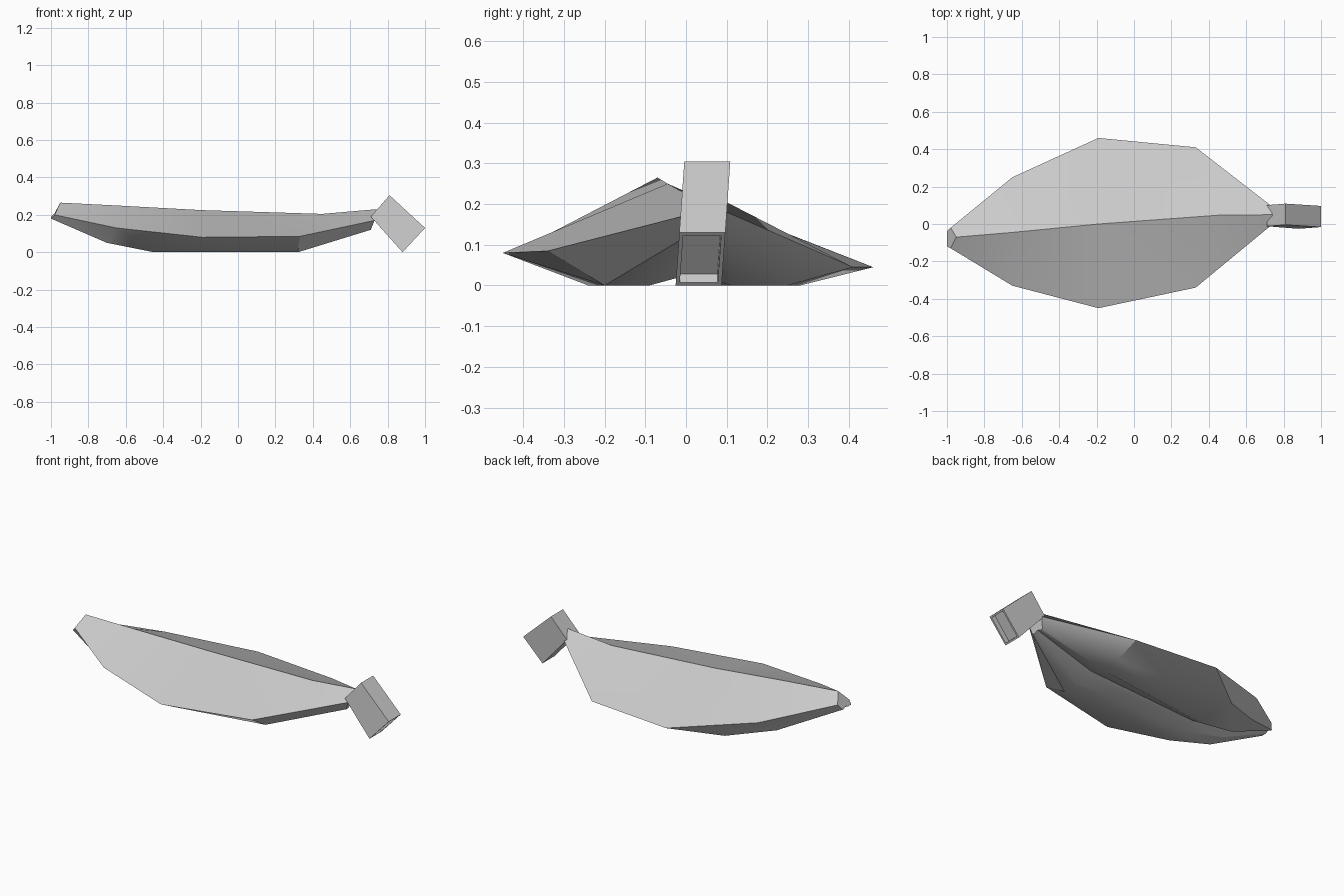
import bpy
import bmesh

default_cube = bpy.data.objects.get("Cube")
if default_cube:
    bpy.data.objects.remove(default_cube, do_unlink=True)

# Single flat colour
grey = bpy.data.materials.new("plain_grey")
grey.use_nodes = True
colour = (0.6, 0.6, 0.6, 1)
grey.diffuse_color = colour
grey.node_tree.nodes["Principled BSDF"].inputs["Base Color"].default_value = colour


def finish(name, bm, smooth_angle=None):
    """Turn a bmesh into a named, coloured object."""
    bmesh.ops.recalc_face_normals(bm, faces=bm.faces)
    mesh = bpy.data.meshes.new(name)
    bm.to_mesh(mesh)
    bm.free()
    mesh.materials.append(grey)
    obj = bpy.data.objects.new(name, mesh)
    bpy.context.collection.objects.link(obj)
    if smooth_angle is not None:
        bpy.ops.object.select_all(action="DESELECT")
        obj.select_set(True)
        bpy.context.view_layer.objects.active = obj
        bpy.ops.object.shade_smooth_by_angle(angle=smooth_angle)
    return obj


def strand(xs, ys, zs):
    """Lengthwise line of points, from the blunt tip to the stem."""
    return list(zip(xs, ys, zs))


# Lengthwise stations shared by the side edges and by the underside
side_x = (-.98, -.65, -.19, .33, .73)
base_x = (-1, -.7, -.45, .32, .71)
base_z = (.18, .05, 0, 0, .12)
groove_z = (.19, .08, .04, .03, .13)

strands = [
    # top ridge
    strand((-.95, -.65, -.19, .45, .74), (-.07, -.045, 0, .047, .05), (.265, .25, .225, .205, .23)),
    # front edge and front belly
    strand(side_x, (-.13, -.33, -.45, -.34, -.01), (.2, .13, .08, .085, .17)),
    strand(base_x, (-.12, -.2, -.24, -.2, 0), base_z),
    strand(base_x, (-.09, -.1, -.11, -.09, .02), base_z),
    # groove below the ridge
    strand(base_x, (-.07, -.06, -.05, .02, .04), groove_z),
    # back belly and back edge
    strand(base_x, (-.05, -.02, .01, .11, .06), base_z),
    strand(base_x, (-.04, .15, .28, .25, .08), base_z),
    strand(side_x, (-.02, .25, .46, .41, .1), (.21, .12, .045, .045, .18)),
]

# Leaf-shaped body, skinned around the strands and capped at both ends
bm = bmesh.new()
grid = [[bm.verts.new(p) for p in line] for line in strands]
for i, line in enumerate(grid):
    following = grid[(i + 1) % len(grid)]
    for j in range(len(line) - 1):
        bm.faces.new((line[j], line[j + 1], following[j + 1], following[j]))
for end in (0, -1):
    bm.faces.new([line[end] for line in grid])
finish("body", bm, smooth_angle=0.5)

# Tilted stem block with a recessed end
bm = bmesh.new()
outline = ((.71, .19), (.81, .305), (1, .13), (.88, 0))
lean = .07
near, far = [
    [bm.verts.new((x, y + lean * (z - .15), z)) for x, z in outline]
    for y in (-.015, .098)
]
bm.faces.new(near)
bm.faces.new(far)
for i in range(len(outline)):
    k = (i + 1) % len(outline)
    bm.faces.new((near[i], near[k], far[k], far[i]))
bmesh.ops.recalc_face_normals(bm, faces=bm.faces)
end_face = max(bm.faces, key=lambda f: f.normal.x - f.normal.z)
bmesh.ops.inset_individual(bm, faces=[end_face], thickness=.014)
bmesh.ops.inset_individual(bm, faces=[end_face], thickness=.001, depth=-.03)
finish("stem_block", bm)
